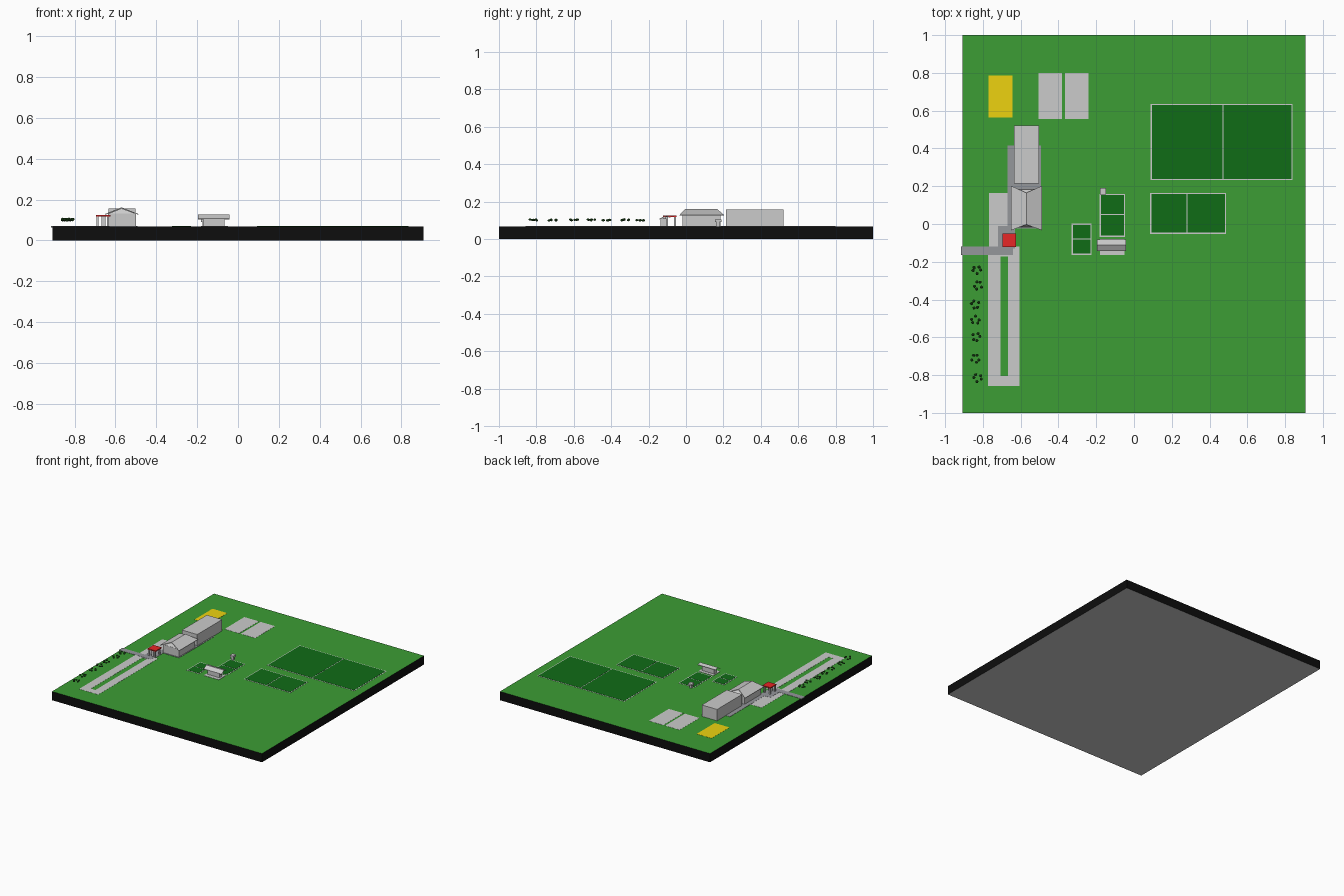
import bpy, bmesh, math, random
from mathutils import Matrix

if "Cube" in bpy.data.objects:
    bpy.data.objects.remove(bpy.data.objects["Cube"])

random.seed(4)
G = 0.068  # ground level


def mat(name, rgb):
    m = bpy.data.materials.new(name)
    m.diffuse_color = (*rgb, 1)
    m.use_nodes = True
    m.node_tree.nodes["Principled BSDF"].inputs["Base Color"].default_value = m.diffuse_color
    return m


GRASS = mat("grass", (0.045, 0.34, 0.035))
BLACK = mat("black", (0.004, 0.004, 0.004))
COURT = mat("court_green", (0.005, 0.15, 0.008))
YELLOW = mat("yellow", (0.85, 0.65, 0.005))
RED = mat("red", (0.8, 0.02, 0.02))
PATH = mat("path_grey", (0.3, 0.31, 0.33))
LEAF = mat("leaf", (0.02, 0.11, 0.015))


def finish(name, bm, m=None):
    bmesh.ops.recalc_face_normals(bm, faces=bm.faces)
    me = bpy.data.meshes.new(name)
    bm.to_mesh(me)
    bm.free()
    ob = bpy.data.objects.new(name, me)
    bpy.context.collection.objects.link(ob)
    if m:
        me.materials.append(m)
    return ob


def add_box(bm, x0, x1, y0, y1, z0, z1):
    M = Matrix.Translation(((x0 + x1) / 2, (y0 + y1) / 2, (z0 + z1) / 2)) \
        @ Matrix.Diagonal((x1 - x0, y1 - y0, z1 - z0, 1))
    bmesh.ops.create_cube(bm, size=1, matrix=M)


def box(name, x0, x1, y0, y1, z0, z1, m=None):
    bm = bmesh.new()
    add_box(bm, x0, x1, y0, y1, z0, z1)
    return finish(name, bm, m)


def patch(name, x0, x1, y0, y1, m=None, h=0.001):
    return box(name, x0, x1, y0, y1, G - 0.004, G + h, m)


def panel(name, pts, t=0.004, m=None):
    # sloping roof panel: quad thickened downwards
    bm = bmesh.new()
    top = [bm.verts.new(p) for p in pts]
    bot = [bm.verts.new((x, y, z - t)) for x, y, z in pts]
    bm.faces.new(top)
    bm.faces.new(bot[::-1])
    for i in range(4):
        j = (i + 1) % 4
        bm.faces.new((top[i], bot[i], bot[j], top[j]))
    return finish(name, bm, m)


# ground slab: black sides, green top, grey underside
slab = box("ground_slab", -0.907, 0.907, -1, 1, 0, G, BLACK)
slab.data.materials.append(GRASS)
slab.data.materials.append(None)
for f in slab.data.polygons:
    f.material_index = 1 if f.normal.z > 0.5 else 2 if f.normal.z < -0.5 else 0

# flat paving
patch("yellow_yard", -0.77, -0.642, 0.563, 0.785, YELLOW)
patch("paved_yard_left", -0.505, -0.38, 0.555, 0.80)
patch("paved_yard_right", -0.365, -0.24, 0.555, 0.80)
patch("parking_lot", -0.767, -0.64, -0.12, 0.163)
patch("building_plaza", -0.67, -0.492, -0.025, 0.415, PATH, 0.002)
patch("entrance_path", -0.72, -0.63, -0.13, -0.01, PATH, 0.002)
patch("access_road", -0.915, -0.64, -0.163, -0.12, PATH, 0.002)

# parking loop from four strips
bm = bmesh.new()
for s in ((-0.773, -0.707, -0.857, -0.12), (-0.668, -0.607, -0.857, -0.12),
          (-0.707, -0.668, -0.857, -0.805), (-0.707, -0.668, -0.172, -0.12)):
    add_box(bm, *s, G - 0.004, G + 0.001)
finish("parking_loop", bm)


# sports courts: pale border with two green halves
def court(name, x0, x1, y0, y1, split, along_x):
    w = 0.006
    patch(name + "_border", x0, x1, y0, y1)
    if along_x:
        halves = ((x0 + w, split - w / 2, y0 + w, y1 - w), (split + w / 2, x1 - w, y0 + w, y1 - w))
    else:
        halves = ((x0 + w, x1 - w, y0 + w, split - w / 2), (x0 + w, x1 - w, split + w / 2, y1 - w))
    for i, h in enumerate(halves):
        patch(f"{name}_half_{i + 1}", *h, COURT, 0.002)


court("large_field", 0.088, 0.84, 0.233, 0.635, 0.472, True)
court("medium_court", 0.086, 0.488, -0.052, 0.164, 0.28, True)
court("double_court", -0.182, -0.048, -0.068, 0.16, 0.05, False)
court("small_court", -0.33, -0.225, -0.163, 0.002, -0.08, False)

# big hall
box("hall", -0.634, -0.502, 0.214, 0.522, G, 0.157)

# clubhouse with pitched roof, gable ends set back at the ridge
bm = bmesh.new()
yf, yb = -0.018, 0.185
prof = ((-0.637, G), (-0.499, G), (-0.499, 0.132), (-0.637, 0.132))
add_box(bm, -0.637, -0.499, yf, yb, G, 0.132)
finish("clubhouse_walls", bm)
bm = bmesh.new()
ends = [[bm.verts.new(p) for p in ((-0.637, y, 0.13), (-0.499, y, 0.13), (-0.57, r, 0.157))]
        for y, r in ((yf, 0.0), (yb, 0.16))]
bm.faces.new(ends[0])
bm.faces.new(ends[1])
for i in range(3):
    j = (i + 1) % 3
    bm.faces.new((ends[0][i], ends[0][j], ends[1][j], ends[1][i]))
finish("clubhouse_gables", bm)
for side, ex in (("left", -0.652), ("right", -0.486)):
    panel(f"clubhouse_roof_{side}", ((ex, -0.034, 0.129), (-0.57, -0.003, 0.162),
                                     (-0.57, 0.165, 0.162), (ex, 0.203, 0.129)))

# red entrance canopy on posts
box("entrance_canopy", -0.695, -0.625, -0.122, -0.05, 0.117, 0.125, RED)
for i, x in enumerate((-0.687, -0.637)):
    for j, y in enumerate((-0.114, -0.058)):
        box(f"canopy_post_{i}{j}", x - 0.005, x + 0.005, y - 0.005, y + 0.005, G, 0.117)
box("gate_booth", -0.668, -0.648, -0.114, -0.095, G, 0.117)

# spectator pavilion between the courts
patch("pavilion_pad", -0.18, -0.05, -0.165, -0.08, None, 0.002)
box("pavilion_body", -0.17, -0.065, -0.136, -0.105, G, 0.109)
panel("pavilion_roof_front", ((-0.197, -0.143, 0.107), (-0.042, -0.143, 0.107),
                              (-0.042, -0.112, 0.126), (-0.197, -0.112, 0.126)))
panel("pavilion_roof_back", ((-0.197, -0.112, 0.126), (-0.042, -0.112, 0.126),
                             (-0.042, -0.083, 0.118), (-0.197, -0.083, 0.118)))

# small kiosk
box("kiosk_body", -0.174, -0.155, 0.163, 0.18, G, 0.09)
box("kiosk_roof", -0.18, -0.149, 0.156, 0.19, 0.09, 0.104)

# row of floating low-poly tree crowns
for n, (x, y) in enumerate(((-0.832, -0.243), (-0.825, -0.325), (-0.84, -0.425), (-0.84, -0.508),
                            (-0.836, -0.597), (-0.84, -0.713), (-0.828, -0.815))):
    bm = bmesh.new()
    for k in range(5):
        a = k * 2.4 + n
        M = Matrix.Translation((x + 0.02 * math.cos(a), y + 0.02 * math.sin(a),
                                0.102 + random.uniform(-0.003, 0.003))) \
            @ Matrix.Diagonal((0.009, 0.009, 0.007, 1))
        bmesh.ops.create_icosphere(bm, subdivisions=1, radius=1, matrix=M)
    finish(f"tree_crown_{n + 1}", bm, LEAF)
